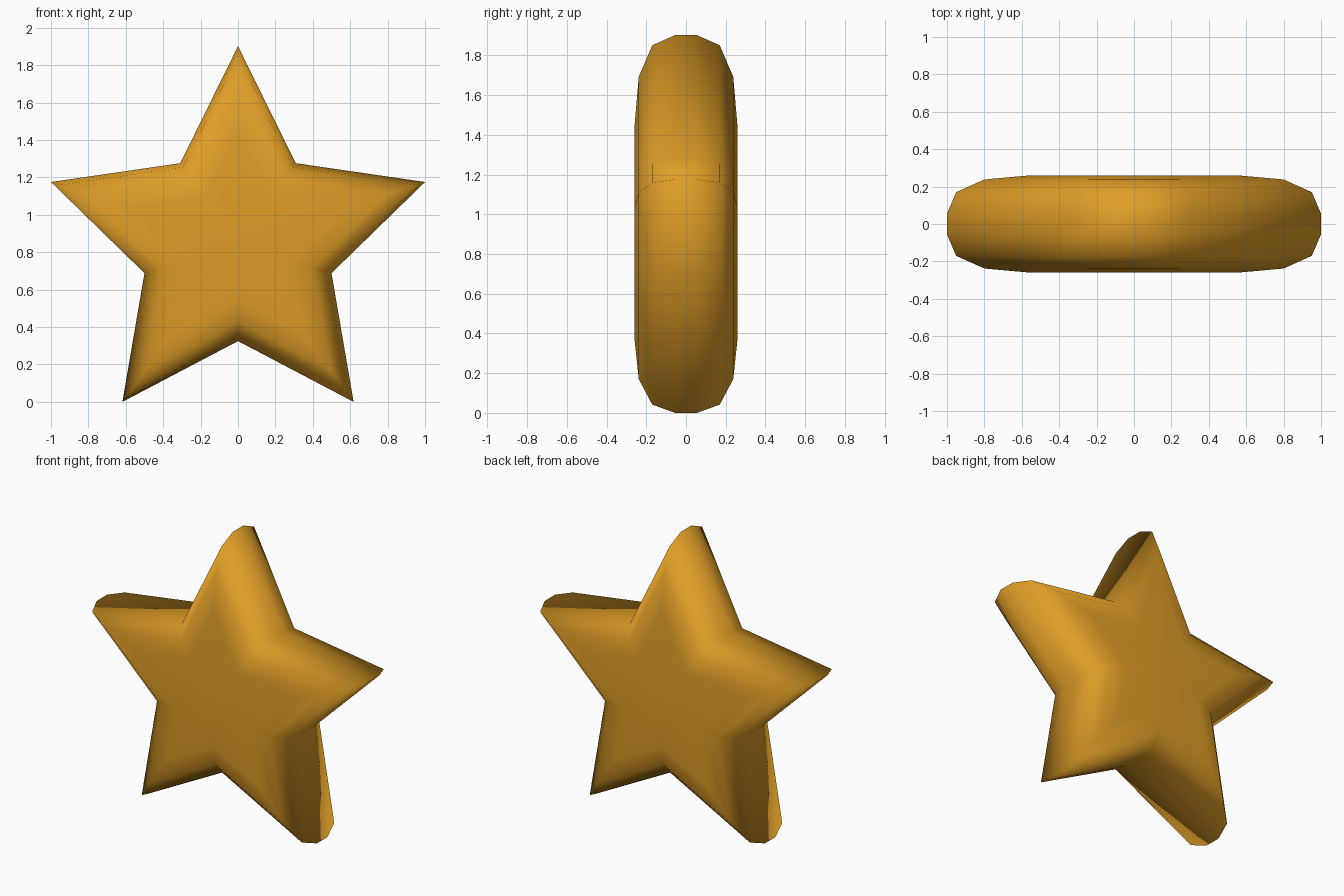
import bpy
import bmesh
from math import sin, cos, pi

cube = bpy.data.objects.get("Cube")
if cube:
    bpy.data.objects.remove(cube, do_unlink=True)

# Single golden colour
gold = bpy.data.materials.new("golden orange")
gold.use_nodes = True
colour = (0.74, 0.34, 0.02, 1)
gold.diffuse_color = colour
gold.node_tree.nodes["Principled BSDF"].inputs["Base Color"].default_value = colour

# Five-pointed outline: outer radius at the tips, half of it at the notches
POINTS = 5
RADIUS = 1 / cos(pi / 10)
CENTRE_Z = RADIUS * cos(pi / 5)

# Rounded edge profile: (depth, scale of the outline), middle to face
half = [(0.055, 1.0), (0.17, 0.951), (0.238, 0.8), (0.259, 0.567)]
profile = [(-d, s) for d, s in reversed(half)] + half

bm = bmesh.new()


def star_ring(depth, scale):
    ring = []
    for i in range(2 * POINTS):
        r = RADIUS * scale * (0.5 if i % 2 else 1.0)
        a = i * pi / POINTS
        ring.append(bm.verts.new((r * sin(a), depth, CENTRE_Z + r * cos(a))))
    return ring


rings = [star_ring(d, s) for d, s in profile]
n = 2 * POINTS

# Rounded rim
for a, b in zip(rings, rings[1:]):
    for i in range(n):
        j = (i + 1) % n
        bm.faces.new((a[i], a[j], b[j], b[i]))

# Front and back faces, fanned from the middle
for ring in (rings[0], rings[-1]):
    hub = bm.verts.new((0, ring[0].co.y, CENTRE_Z))
    for i in range(n):
        bm.faces.new((hub, ring[i], ring[(i + 1) % n]))

bmesh.ops.recalc_face_normals(bm, faces=bm.faces)
for f in bm.faces:
    f.smooth = True

mesh = bpy.data.meshes.new("star")
bm.to_mesh(mesh)
bm.free()
mesh.materials.append(gold)
star = bpy.data.objects.new("star", mesh)
bpy.context.collection.objects.link(star)
